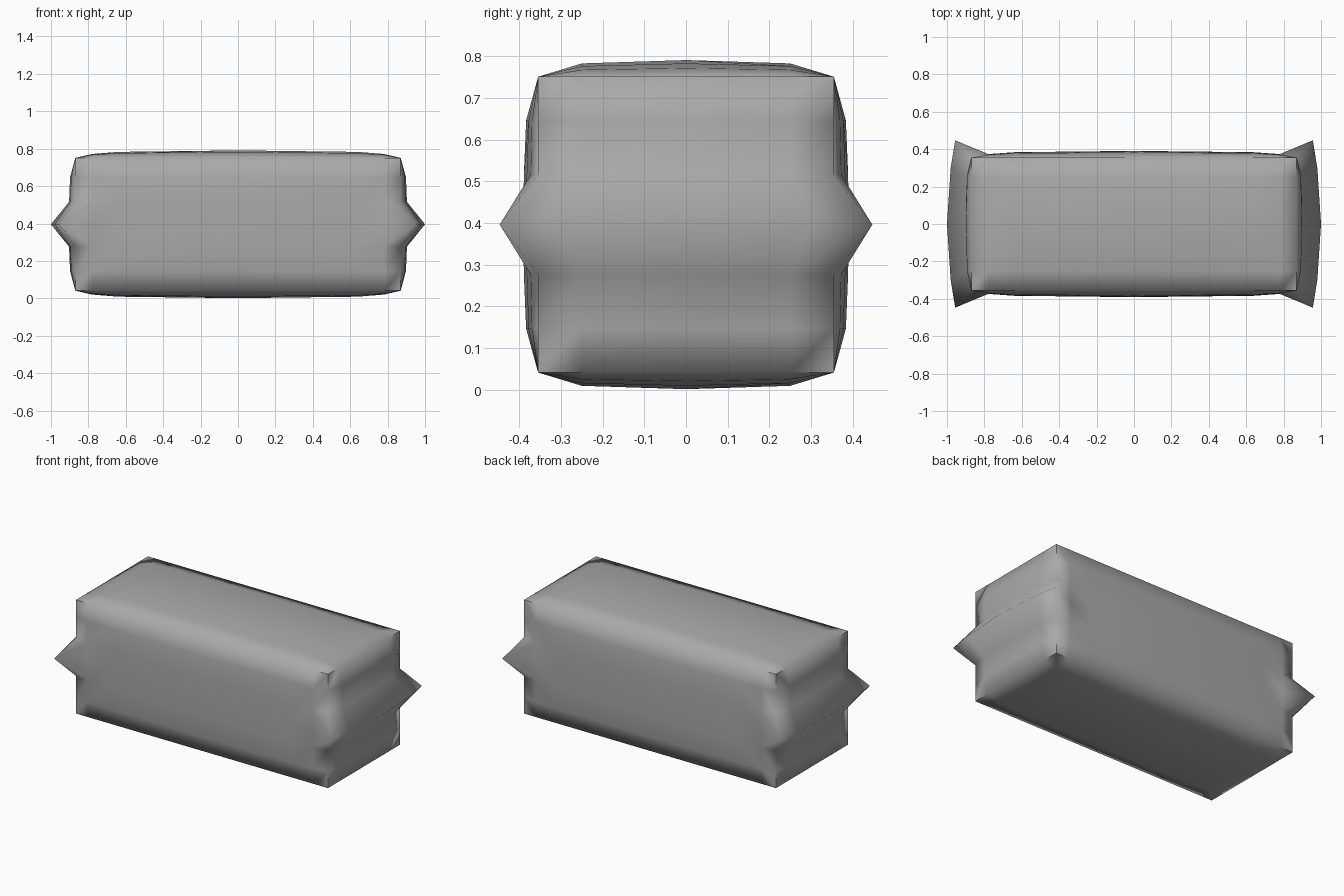
import bpy
import bmesh
import math
from mathutils import Vector

cube = bpy.data.objects.get("Cube")
if cube:
    bpy.data.objects.remove(cube, do_unlink=True)

# Half-axis stations: (distance from centre, share of full bulge)
HALF = [
    [(0.0, 1.0), (0.64, 0.8), (0.78, 0.52), (0.87, 0.0)],
    [(0.0, 1.0), (0.25, 0.8), (0.355, 0.0)],
    [(0.0, 1.0), (0.12, 0.95), (0.25, 0.8), (0.355, 0.0)],
]
BULGE = (0.035, 0.036, 0.04)
CENTRE_Z = 0.396


def stations(axis):
    half = HALF[axis]
    return [(-d, w) for d, w in reversed(half[1:])] + half


def add_panel(bm, axis, sign):
    """Puffed panel of the packet, facing along one axis."""
    a, b = (axis + 1) % 3, (axis + 2) % 3
    rows = []
    for u, wu in stations(a):
        row = []
        for v, wv in stations(b):
            p = Vector((0, 0, 0))
            p[a], p[b] = u, v
            p[axis] = sign * (HALF[axis][-1][0] + BULGE[axis] * wu * wv)
            row.append(bm.verts.new(p))
        rows.append(row)
    for r0, r1 in zip(rows, rows[1:]):
        for i in range(len(r0) - 1):
            bm.faces.new((r0[i], r1[i], r1[i + 1], r0[i + 1]))


bm = bmesh.new()
for axis in range(3):
    for sign in (-1, 1):
        add_panel(bm, axis, sign)
bmesh.ops.remove_doubles(bm, verts=bm.verts, dist=0.001)

# Pinched seam across the middle of each end, with pointed corners
tips = []
for v in bm.verts:
    if abs(v.co.x) > 0.86 and abs(v.co.z) < 0.01:
        is_tip = abs(v.co.y) > 0.35
        v.co.y *= 1.26 if is_tip else 1.2
        v.co.x = math.copysign(1.0 - 0.22 * v.co.y ** 2, v.co.x)
        if is_tip:
            tips.append(v)

# Fold the side panels from each tip to the body
for tip in tips:
    for face in list(tip.link_faces):
        for v in face.verts:
            if abs(v.co.x) < 0.8 and abs(v.co.z) > 0.05:
                bmesh.utils.face_split(face, tip, v)
                break

bmesh.ops.recalc_face_normals(bm, faces=bm.faces)
bmesh.ops.translate(bm, verts=bm.verts, vec=(0, 0, CENTRE_Z))
mesh = bpy.data.meshes.new("packet")
bm.to_mesh(mesh)
bm.free()
packet = bpy.data.objects.new("packet", mesh)
bpy.context.collection.objects.link(packet)

# Plain grey wrapping
grey = bpy.data.materials.new("grey_wrapper")
grey.use_nodes = True
colour = (0.4, 0.4, 0.4, 1.0)
grey.diffuse_color = colour
grey.node_tree.nodes["Principled BSDF"].inputs["Base Color"].default_value = colour
mesh.materials.append(grey)

# Soft rims, crisp seam
bpy.ops.object.select_all(action="DESELECT")
packet.select_set(True)
bpy.context.view_layer.objects.active = packet
bpy.ops.object.shade_smooth_by_angle(angle=math.radians(75))
